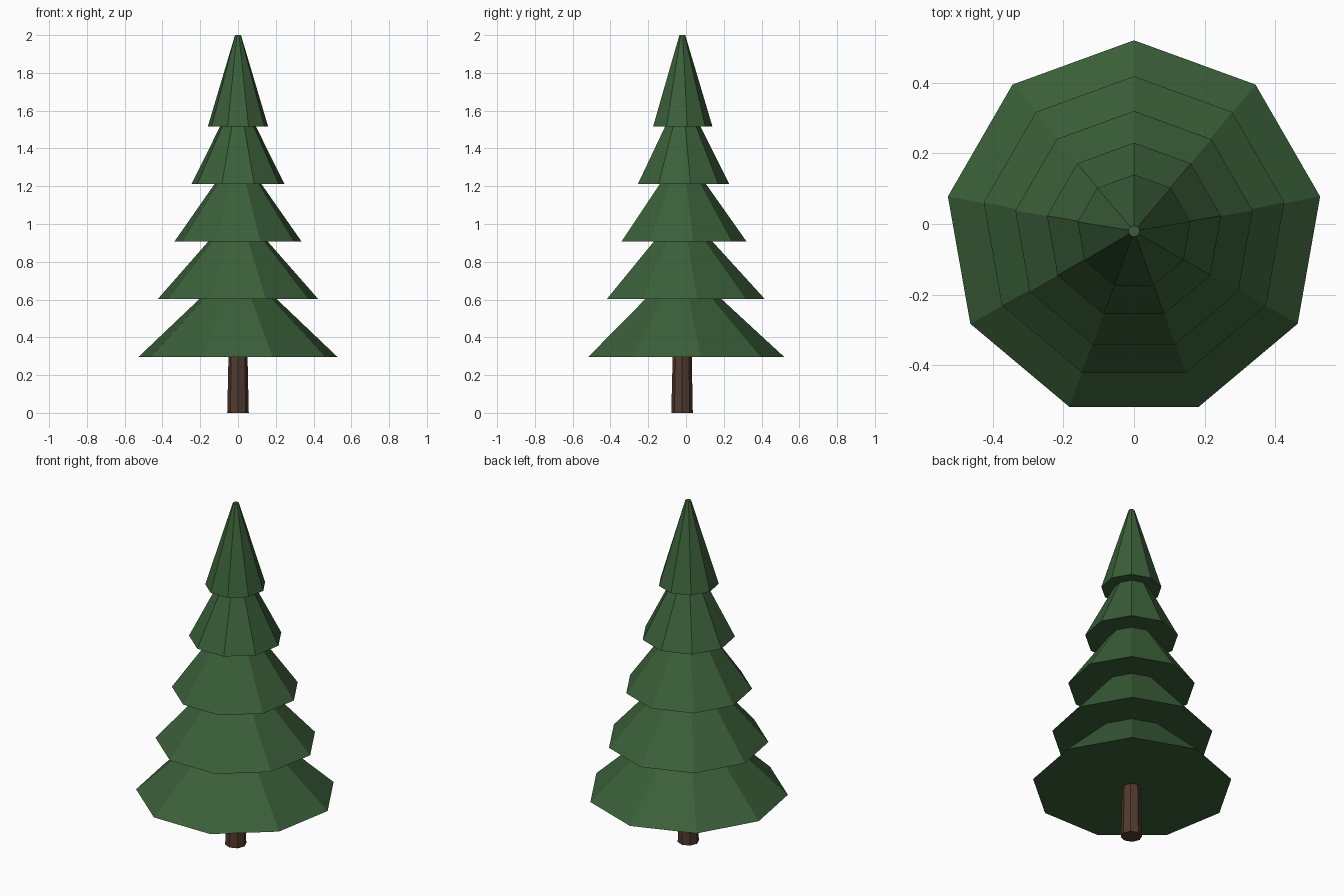
import bpy, bmesh
from math import cos, sin, radians, tau

if "Cube" in bpy.data.objects:
    bpy.data.objects.remove(bpy.data.objects["Cube"], do_unlink=True)


def make_material(name, rgb):
    mat = bpy.data.materials.new(name)
    mat.use_nodes = True
    mat.diffuse_color = (*rgb, 1)
    mat.node_tree.nodes["Principled BSDF"].inputs["Base Color"].default_value = (*rgb, 1)
    return mat


def frustum(name, sides, start, bottom, top, mat):
    """Closed flat-sided frustum; bottom and top are (radius, y centre, z)."""
    bm = bmesh.new()
    rings = []
    for radius, cy, z in (bottom, top):
        angles = [radians(start) + tau * i / sides for i in range(sides)]
        rings.append([bm.verts.new((radius * cos(a), cy + radius * sin(a), z)) for a in angles])
    low, high = rings
    for i in range(sides):
        j = (i + 1) % sides
        bm.faces.new((low[i], low[j], high[j], high[i]))
    bm.faces.new(low[::-1])
    bm.faces.new(high)
    mesh = bpy.data.meshes.new(name)
    bm.to_mesh(mesh)
    bm.free()
    mesh.materials.append(mat)
    obj = bpy.data.objects.new(name, mesh)
    bpy.context.collection.objects.link(obj)
    return obj


green = make_material("needle green", (0.043, 0.115, 0.041))
brown = make_material("bark brown", (0.084, 0.042, 0.027))

# Trunk
frustum("trunk", 8, 0, (0.057, -0.021, 0), (0.05, -0.02, 0.32), brown)

# Foliage tiers: bottom radius, y centre, bottom z, top radius, top z
tiers = [
    (0.535, -0.015, 0.296, 0.20, 0.61),
    (0.432, -0.014, 0.602, 0.153, 0.915),
    (0.341, -0.021, 0.908, 0.120, 1.22),
    (0.250, -0.020, 1.211, 0.092, 1.525),
    (0.162, -0.022, 1.516, 0.016, 2.0),
]
for n, (r_low, cy, z_low, r_high, z_high) in enumerate(tiers, 1):
    frustum(f"foliage_tier_{n}", 9, 90, (r_low, cy, z_low), (r_high, -0.02, z_high), green)
